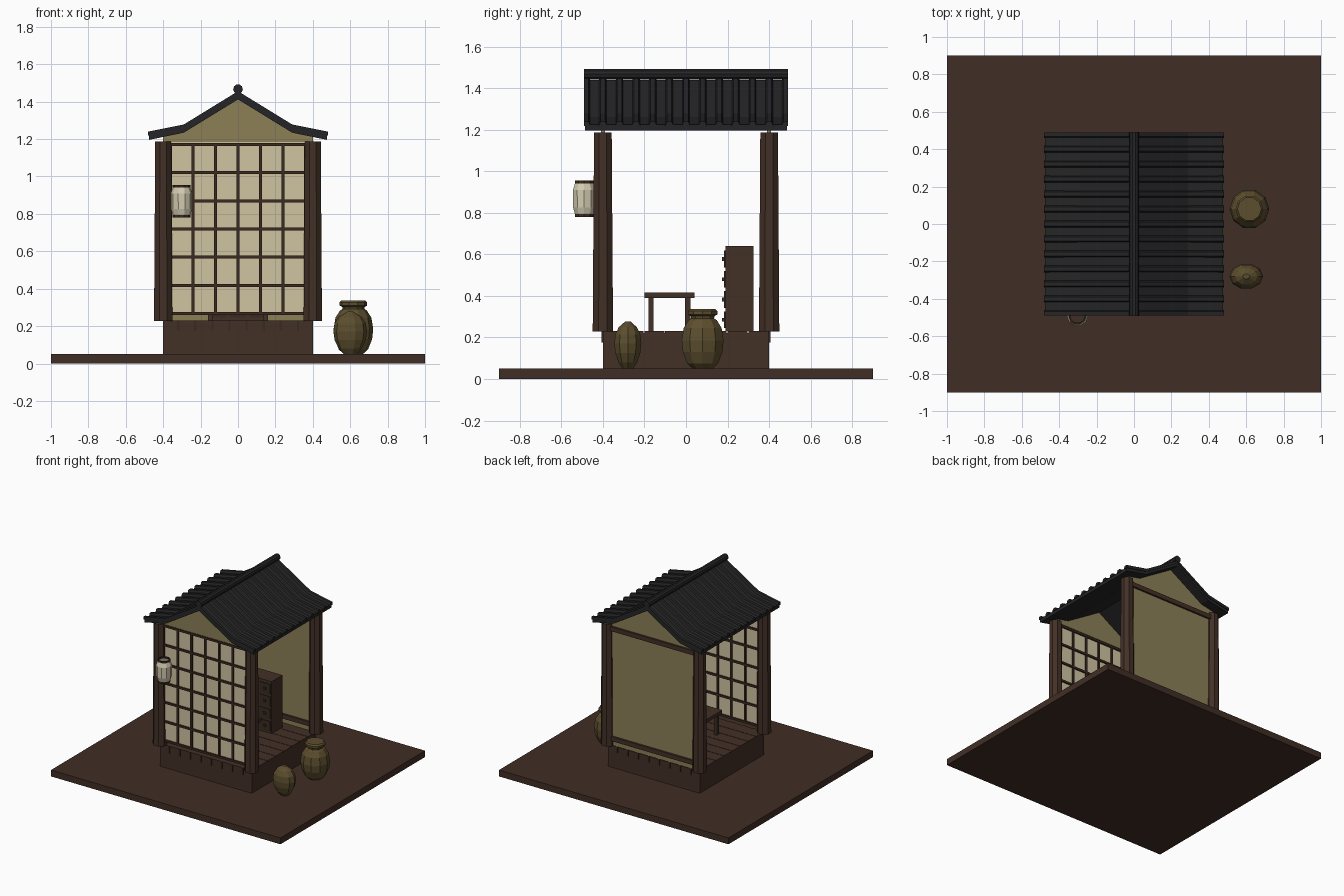
import bpy, bmesh, math
from mathutils import Matrix, Vector

if "Cube" in bpy.data.objects:
    bpy.data.objects.remove(bpy.data.objects["Cube"])


def mat(name, r, g, b):
    m = bpy.data.materials.new(name)
    lin = [(c / 255 / 12.92 if c < 10 else ((c / 255 + 0.055) / 1.055) ** 2.4) for c in (r, g, b)]
    m.diffuse_color = (*lin, 1)
    m.use_nodes = True
    m.node_tree.nodes["Principled BSDF"].inputs["Base Color"].default_value = m.diffuse_color
    return m


EARTH = mat("brown earth", 64, 46, 37)
WOOD = mat("dark wood", 66, 48, 38)
LATTICE = mat("lattice wood", 58, 42, 32)
PAPER = mat("cream paper", 208, 196, 160)
PLASTER = mat("olive plaster", 140, 128, 86)
TILE = mat("black tile", 37, 37, 39)
CLAY = mat("olive clay", 92, 78, 46)
GLOW = mat("pale lantern paper", 212, 203, 176)


def finish(name, bm, material):
    bmesh.ops.recalc_face_normals(bm, faces=bm.faces)
    me = bpy.data.meshes.new(name)
    bm.to_mesh(me)
    bm.free()
    me.materials.append(material)
    ob = bpy.data.objects.new(name, me)
    bpy.context.collection.objects.link(ob)
    return ob


def boxes(name, material, spans):
    """One object from (x0, x1, y0, y1, z0, z1) blocks."""
    bm = bmesh.new()
    for x0, x1, y0, y1, z0, z1 in spans:
        m = (Matrix.Translation(((x0 + x1) / 2, (y0 + y1) / 2, (z0 + z1) / 2))
             @ Matrix.Diagonal((x1 - x0, y1 - y0, z1 - z0, 1)))
        bmesh.ops.create_cube(bm, size=1, matrix=m)
    return finish(name, bm, material)


def loft(bm, rings, caps=True):
    """Skin a row of equal closed rings of points."""
    rows = [[bm.verts.new(p) for p in ring] for ring in rings]
    n = len(rows[0])
    for a, b in zip(rows, rows[1:]):
        for i in range(n):
            bm.faces.new((a[i], a[(i + 1) % n], b[(i + 1) % n], b[i]))
    if caps:
        bm.faces.new(rows[0])
        bm.faces.new(rows[-1])


def circle(cx, cy, z, r, n=10, sx=1, sy=1, turn=0):
    return [(cx + sx * r * math.cos(turn + 2 * math.pi * i / n),
             cy + sy * r * math.sin(turn + 2 * math.pi * i / n), z) for i in range(n)]


def lathe(name, material, cx, cy, profile, caps=True, **kw):
    bm = bmesh.new()
    loft(bm, [circle(cx, cy, z, r, **kw) for r, z in profile], caps)
    return finish(name, bm, material)


# Ground, plinth and floor planks
boxes("ground_slab", EARTH, [(-1, 1, -.9, .9, 0, .05)])
boxes("plinth", WOOD, [(-.4, .4, -.4, .4, .05, .222)])
boxes("floor_planks", WOOD, [(-.4, .4, -.4 + .1 * i, -.304 + .1 * i, .222, .23) for i in range(8)])
boxes("floor_pegs", LATTICE, [(-.326 + .0915 * i, -.314 + .0915 * i, s * .402 - .004, s * .402 + .004, .175, .23)
                              for i in range(8) for s in (-1, 1)])

# Four chamfered, slightly tapered posts
for sx, side in ((-1, "left"), (1, "right")):
    for sy, end in ((-1, "front"), (1, "back")):
        lathe(f"{end}_{side}_post", WOOD, sx * .4, sy * .4,
              [(.053, .228), (.046, 1.187)], n=8, turn=math.pi / 8)

# Front paper screen with lattice
boxes("screen_paper", PAPER, [(-.36, .36, -.403, -.397, .26, 1.187)])
bars = [(-.368 + .12 * i, -.352 + .12 * i, -.412, -.388, .26, 1.175) for i in range(7)]
bars += [(-.36, .36, -.414, -.386, .26 + .1505 * i, .276 + .1505 * i) for i in range(7)]
boxes("screen_lattice", LATTICE, bars)

# Back wall with top and bottom rails
boxes("back_wall", PLASTER, [(-.37, .37, .39, .41, .23, 1.187)])
boxes("back_rails", WOOD, [(-.37, .37, .375, .425, z, z + .035) for z in (.27, 1.135)])

# Gables, cut to the line of the roof
gable = [(-.4, 1.185), (.4, 1.185), (.4, 1.215), (.29, 1.243), (0, 1.425), (-.29, 1.243), (-.4, 1.215)]
for end, y in (("front", -.4), ("back", .4)):
    bm = bmesh.new()
    loft(bm, [[(x, y + d, z) for x, z in gable] for d in (-.01, .01)])
    finish(f"{end}_gable", bm, PLASTER)

# Bent roof slab
line = [(0, 1.44), (.29, 1.262), (.475, 1.224)]
half = line + [(x, z - .028) for x, z in reversed(line)]
for s, side in ((-1, "left"), (1, "right")):
    bm = bmesh.new()
    loft(bm, [[(s * x, y, z) for x, z in half] for y in (-.485, .485)])
    finish(f"{side}_roof_slab", bm, TILE)
    # Tile ribs running down the slope
    bm = bmesh.new()
    section = [(-.02, -.006), (-.011, .016), (.011, .016), (.02, -.006)]
    for k in range(13):
        y = -.48 + .08 * k
        loft(bm, [[(s * (x + (.006 if x > .4 else 0)), max(-.49, min(.49, y + dy)), z + dz)
                   for dy, dz in section] for x, z in line])
    finish(f"{side}_roof_ribs", bm, TILE)

# Round ridge pole
bm = bmesh.new()
loft(bm, [[(x, y, z + 1.467) for x, z, _ in circle(0, 0, 0, .026)] for y in (-.492, .492)])
finish("ridge_pole", bm, TILE)

# Hanging paper lantern, open at both ends
lathe("lantern_body", GLOW, -.302, -.49,
      [(.044, .785), (.056, .825), (.057, .91), (.044, .948)], caps=False)
for name, z in (("lantern_lower_ring", .78), ("lantern_upper_ring", .942)):
    lathe(name, LATTICE, -.302, -.49,
          [(.047, z), (.047, z + .013), (.039, z + .013), (.039, z), (.047, z)], caps=False)

# Low table
boxes("table", WOOD, [(-.175, .175, -.2, .04, .39, .417)]
      + [(x - .0125, x + .0125, y - .0125, y + .0125, .23, .39) for x in (-.148, .148) for y in (-.168, .008)])

# Drawer cabinet with drawer fronts and knobs
boxes("cabinet", WOOD, [(-.16, .16, .19, .325, .23, .64)])
cells = [(-.105 + .105 * c, .285 + .0975 * r) for c in range(3) for r in range(4)]
boxes("drawer_fronts", LATTICE, [(x - .045, x + .045, .183, .19, z - .04, z + .04) for x, z in cells])
boxes("drawer_knobs", WOOD, [(x - .009, x + .009, .174, .184, z - .009, z + .009) for x, z in cells])

# Clay jars
lathe("large_jar", CLAY, .617, .08,
      [(.05, .05), (.078, .075), (.1, .13), (.106, .185), (.096, .245), (.072, .283), (.058, .292),
       (.06, .303), (.074, .31), (.074, .327), (.064, .337)])
lathe("small_jar", CLAY, .6, -.28,
      [(.035, .05), (.062, .08), (.083, .125), (.09, .17), (.083, .215), (.06, .25), (.028, .27), (.018, .277)],
      sy=.76)
